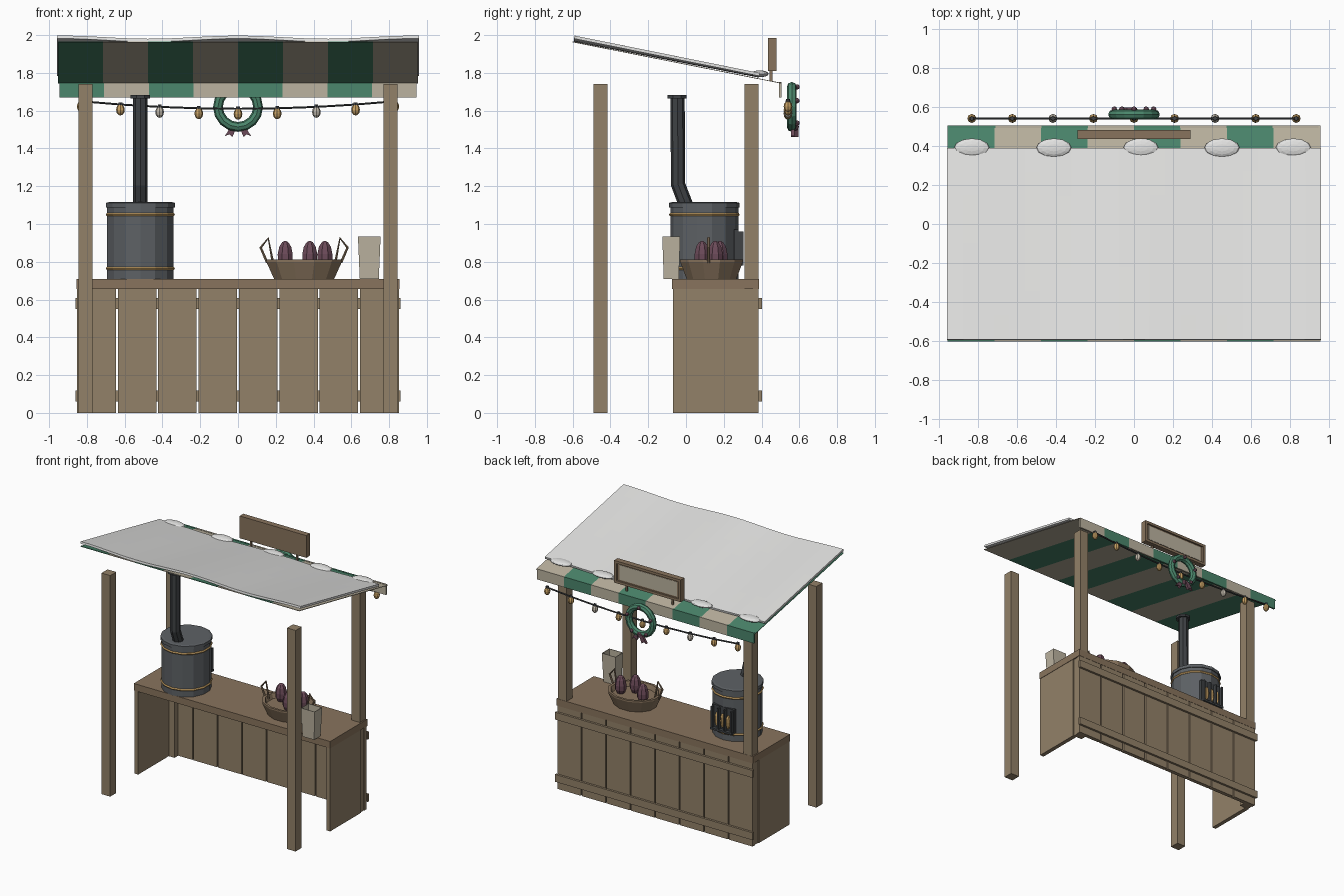
import bpy, bmesh, math
from mathutils import Vector, Matrix

cube = bpy.data.objects.get("Cube")
if cube:
    bpy.data.objects.remove(cube, do_unlink=True)


def material(name, rgb):
    m = bpy.data.materials.new(name)
    m.use_nodes = True
    m.diffuse_color = (*rgb, 1)
    m.node_tree.nodes["Principled BSDF"].inputs["Base Color"].default_value = (*rgb, 1)
    return m


WOOD = material("wood", (0.29, 0.22, 0.14))
DARK_WOOD = material("dark_wood", (0.25, 0.175, 0.11))
CANVAS = material("cream_canvas", (0.50, 0.45, 0.35))
GREEN = material("green", (0.07, 0.24, 0.15))
SNOW = material("snow", (0.76, 0.76, 0.75))
METAL = material("stove_metal", (0.11, 0.12, 0.13))
IRON = material("dark_iron", (0.05, 0.055, 0.06))
GOLD = material("gold", (0.58, 0.36, 0.13))
PLUM = material("plum", (0.15, 0.07, 0.10))
PEARL = material("pale_bulb", (0.55, 0.50, 0.42))


def make(name, bm, *mats):
    bmesh.ops.recalc_face_normals(bm, faces=bm.faces)
    me = bpy.data.meshes.new(name)
    bm.to_mesh(me)
    bm.free()
    for m in mats:
        me.materials.append(m)
    ob = bpy.data.objects.new(name, me)
    bpy.context.collection.objects.link(ob)
    return ob


def box(name, x, y, z, mat):
    """Box from (low, high) ranges on each axis."""
    bm = bmesh.new()
    size = [r[1] - r[0] for r in (x, y, z)]
    mid = [(r[1] + r[0]) / 2 for r in (x, y, z)]
    bmesh.ops.create_cube(bm, size=1, matrix=Matrix.Translation(mid) @ Matrix.Diagonal((*size, 1)))
    return make(name, bm, mat)


def lathe(name, profile, center, mat, sides=12, squash=1):
    """Spin a (radius, height) profile around a vertical axis."""
    bm = bmesh.new()
    rings = []
    for r, h in profile:
        turn = [2 * math.pi * (i + 0.5) / sides for i in range(sides)]
        rings.append([bm.verts.new((center[0] + r * math.cos(a),
                                    center[1] + r * squash * math.sin(a), h)) for a in turn])
    for a, b in zip(rings, rings[1:]):
        for i in range(sides):
            j = (i + 1) % sides
            bm.faces.new((a[i], a[j], b[j], b[i]))
    bm.faces.new(rings[0])
    bm.faces.new(rings[-1])
    return make(name, bm, mat)


def blob(name, center, radii, mat, sides=8, rings=6):
    bm = bmesh.new()
    bmesh.ops.create_uvsphere(bm, u_segments=sides, v_segments=rings, radius=1,
                              matrix=Matrix.Translation(center) @ Matrix.Diagonal((*radii, 1)))
    return make(name, bm, mat)


def tube(name, points, radius, mat, res=1, cyclic=False):
    cu = bpy.data.curves.new(name, "CURVE")
    cu.dimensions = "3D"
    cu.bevel_depth, cu.bevel_resolution, cu.use_fill_caps = radius, res, True
    sp = cu.splines.new("POLY")
    sp.points.add(len(points) - 1)
    for p, co in zip(sp.points, points):
        p.co = (*co, 1)
    sp.use_cyclic_u = cyclic
    sp.use_smooth = False
    cu.materials.append(mat)
    ob = bpy.data.objects.new(name, cu)
    bpy.context.collection.objects.link(ob)
    return ob


# Posts and counter sides
for side, s in (("left", 1), ("right", -1)):
    px = sorted((s * 0.77, s * 0.845))
    box(f"{side}_front_post", px, (-0.49, -0.415), (0, 1.74), WOOD)
    box(f"{side}_back_post", px, (0.31, 0.385), (0, 1.74), WOOD)
    box(f"{side}_counter_side", sorted((s * 0.82, s * 0.852)), (-0.07, 0.31), (0, 0.655), WOOD)

# Counter boards, battens and top
pitch = 1.71 / 8
for i in range(8):
    x = -0.855 + i * pitch
    box(f"counter_board_{i + 1}", (x + 0.005, x + pitch - 0.005), (0.355, 0.385), (0, 0.655), WOOD)
for name, z in (("lower_batten", 0.06), ("upper_batten", 0.55)):
    box(name, (-0.86, 0.86), (0.385, 0.402), (z, z + 0.058), WOOD)
box("counter_top", (-0.855, 0.855), (-0.075, 0.387), (0.655, 0.71), DARK_WOOD)


# Striped awning sheet and valance
def roof_z(y):
    return 1.966 - 0.198 * (y + 0.6)


def striped_strip(name, a, b, half, thickness):
    bm = bmesh.new()
    xs = [-half + 2 * half * i / 8 for i in range(9)]
    rows = [[bm.verts.new((x, *p)) for x in xs] for p in (a, b)]
    for i in range(8):
        f = bm.faces.new((rows[0][i], rows[0][i + 1], rows[1][i + 1], rows[1][i]))
        f.material_index = i % 2
    ob = make(name, bm, GREEN, CANVAS)
    ob.modifiers.new("thickness", "SOLIDIFY").thickness = thickness


striped_strip("awning", (-0.6, roof_z(-0.6)), (0.505, roof_z(0.505)), 0.953, 0.004)
striped_strip("valance", (0.505, 1.752), (0.505, 1.67), 0.945, 0.013)

# Wavy snow sheet with clumps along its lower edge
bm = bmesh.new()
bmesh.ops.create_grid(bm, x_segments=24, y_segments=8, size=1)
for v in bm.verts:
    v.co.x, v.co.y = v.co.x * 0.957, -0.1 + v.co.y * 0.49
    wave = 0.008 * math.cos(6.7 * v.co.x) * (0.75 - 0.5 * v.co.y)
    v.co.z = roof_z(v.co.y) + 0.025 + wave
snow = make("roof_snow", bm, SNOW)
mod = snow.modifiers.new("thickness", "SOLIDIFY")
mod.thickness, mod.offset = 0.016, -1
for i, x in enumerate((-0.83, -0.41, 0.035, 0.45, 0.815)):
    blob(f"snow_clump_{i + 1}", (x, 0.39, 1.795), (0.09, 0.048, 0.018), SNOW, 12, 8)

# Sign board with pale panel and brackets
box("sign_board", (-0.29, 0.29), (0.435, 0.468), (1.81, 1.985), DARK_WOOD)
box("sign_panel", (-0.25, 0.25), (0.466, 0.470), (1.84, 1.955), CANVAS)
for z in (1.81, 1.965):
    box("sign_frame_rail", (-0.29, 0.29), (0.466, 0.48), (z, z + 0.02), DARK_WOOD)
for x in (-0.29, 0.27):
    box("sign_frame_stile", (x, x + 0.02), (0.466, 0.48), (1.81, 1.985), DARK_WOOD)
for x in (-0.2, 0.2):
    box("sign_bracket", (x - 0.007, x + 0.007), (0.443, 0.457), (1.755, 1.815), DARK_WOOD)

# String of bulbs
def wire_z(x):
    return 1.61 + 0.04 * (x / 0.83) ** 2


xs = [-0.83 + i * 0.2075 for i in range(9)]
tube("light_wire", [(x, 0.54, wire_z(x)) for x in xs], 0.006, IRON)
for i, x in enumerate(xs):
    z = wire_z(x)
    blob(f"bulb_{i + 1}", (x, 0.54, z - 0.028), (0.023, 0.023, 0.03), PEARL if i in (2, 6) else GOLD)
    lathe(f"bulb_cap_{i + 1}", [(0.013, z - 0.008), (0.011, z + 0.012)], (x, 0.54), IRON, 6)

# Wreath with berries and bow
hub = Vector((0, 0.56, 1.62))
ring = [hub + Vector((math.cos(a), 0, math.sin(a))) * 0.106
        for a in (math.pi * i / 8 for i in range(16))]
tube("wreath", ring, 0.026, GREEN, 2, True)
for i in range(5):
    a = math.radians(90 + 72 * i)
    blob(f"berry_{i + 1}", hub + Vector((0.106 * math.cos(a), 0.028, 0.106 * math.sin(a))),
         (0.014, 0.014, 0.014), PLUM)
for s in (-1, 1):
    bm = bmesh.new()
    tail = [bm.verts.new((s * x, 0.575, z)) for x, z in
            ((0, 1.53), (0.035, 1.52), (0.07, 1.465), (0.045, 1.475), (0.03, 1.46))]
    bm.faces.new(tail)
    make("bow_tail", bm, PLUM).modifiers.new("thickness", "SOLIDIFY").thickness = 0.02
blob("bow_knot", (0, 0.58, 1.515), (0.02, 0.018, 0.02), PLUM)

# Stove with lid, bands and bent flue
stove = (-0.517, 0.097)
lathe("stove_body", [(0.18, 0.71), (0.18, 1.09)], stove, METAL, 14)
lathe("stove_lid", [(0.187, 1.088), (0.187, 1.112), (0.17, 1.116)], stove, METAL, 14)
for z in (0.765, 1.05):
    lathe("stove_band", [(0.182, z - 0.008), (0.188, z), (0.182, z + 0.008)], stove, GOLD, 14)
fx = stove[0]
tube("flue_pipe", [(fx, 0.0, 1.10), (fx, -0.042, 1.21), (fx, -0.045, 1.67)], 0.038, IRON, 2)
lathe("flue_cap", [(0.055, 1.665), (0.055, 1.682)], (fx, -0.047), IRON, 8)

# Firebox door with flames behind bars
box("firebox_door", (fx - 0.095, fx + 0.095), (0.255, 0.278), (0.78, 0.97), IRON)
for dx in (-0.05, 0, 0.05):
    blob("flame", (fx + dx, 0.285, 0.865), (0.018, 0.014, 0.055), GOLD)
for dx in (-0.085, -0.028, 0.028, 0.085):
    box("firebox_bar", (fx + dx - 0.006, fx + dx + 0.006), (0.278, 0.305), (0.79, 0.96), IRON)
box("firebox_sill", (fx - 0.095, fx + 0.095), (0.278, 0.305), (0.78, 0.795), IRON)

# Basket with handles and eggs
bc = (0.35, 0.135)
lathe("basket", [(0.165, 0.71), (0.207, 0.80), (0.207, 0.812), (0.185, 0.812), (0.17, 0.775)],
      bc, DARK_WOOD, 12, 0.83)
for s in (-1, 1):
    tube("basket_handle", [(bc[0] + s * x, 0.12, z) for x, z in
                           ((0.195, 0.795), (0.23, 0.875), (0.19, 0.925), (0.165, 0.795))],
         0.008, DARK_WOOD)
for i, (x, y) in enumerate(((0.25, 0.18), (0.38, 0.085), (0.46, 0.155))):
    lathe(f"egg_{i + 1}", [(0.025, 0.77), (0.042, 0.805), (0.043, 0.84), (0.034, 0.88),
                           (0.018, 0.903), (0.005, 0.91)], (x, y), PLUM, 8)

# Open paper bag
bm = bmesh.new()
bmesh.ops.create_cube(bm, size=1)
for v in bm.verts:
    flare = 1.0 if v.co.z > 0 else 0.84
    v.co = (0.695 + v.co.x * 0.12 * flare, -0.078 + v.co.y * 0.095 * flare, 0.8225 + v.co.z * 0.225)
bm.faces.ensure_lookup_table()
top = max(bm.faces, key=lambda f: f.calc_center_median().z)
bmesh.ops.inset_region(bm, faces=[top], thickness=0.006)
floor = bmesh.ops.extrude_discrete_faces(bm, faces=[top])["faces"][0]
for v in floor.verts:
    v.co.z -= 0.06
make("paper_bag", bm, CANVAS)
